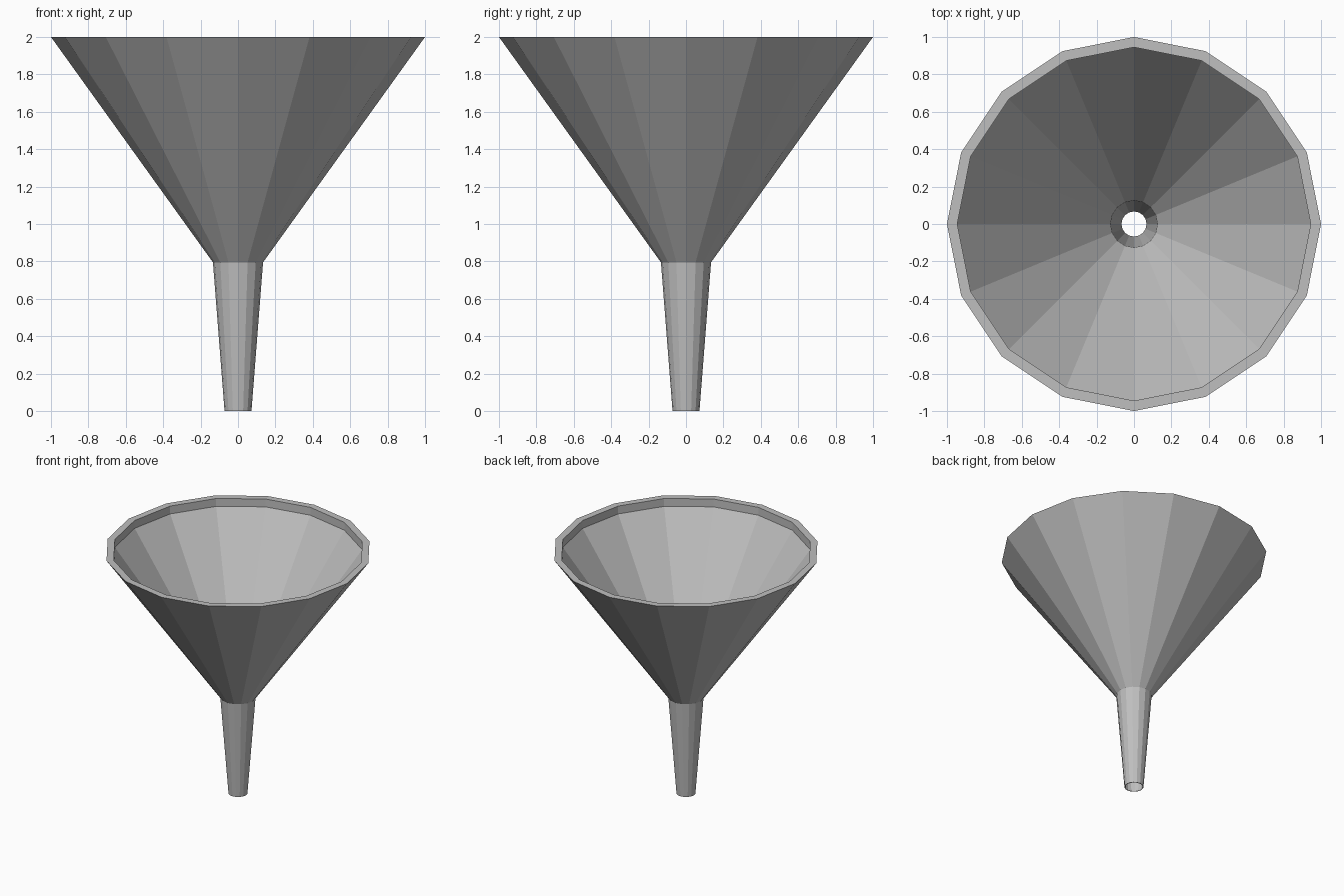
import bpy, bmesh, math

if "Cube" in bpy.data.objects:
    bpy.data.objects.remove(bpy.data.objects["Cube"])

SIDES = 16

grey = bpy.data.materials.new("plain grey")
grey.diffuse_color = (0.52, 0.52, 0.52, 1)
grey.use_nodes = True
grey.node_tree.nodes["Principled BSDF"].inputs["Base Color"].default_value = grey.diffuse_color

# Closed wall profile (radius, height): outside upwards, rim, inside downwards
profile = [(0.072, 0.0), (0.134, 0.795), (1.0, 2.0),
           (0.945, 2.0), (0.945, 1.935), (0.126, 0.795), (0.067, 0.0)]

# Funnel: revolve the profile into a low-poly thin shell
bm = bmesh.new()
rings = []
for r, z in profile:
    rings.append([bm.verts.new((r * math.cos(2 * math.pi * i / SIDES),
                                r * math.sin(2 * math.pi * i / SIDES), z))
                  for i in range(SIDES)])
for k, lower in enumerate(rings):
    upper = rings[(k + 1) % len(rings)]
    for i in range(SIDES):
        j = (i + 1) % SIDES
        bm.faces.new((lower[i], lower[j], upper[j], upper[i]))
bmesh.ops.recalc_face_normals(bm, faces=bm.faces)

mesh = bpy.data.meshes.new("funnel")
bm.to_mesh(mesh)
bm.free()
mesh.materials.append(grey)
funnel = bpy.data.objects.new("funnel", mesh)
bpy.context.collection.objects.link(funnel)
